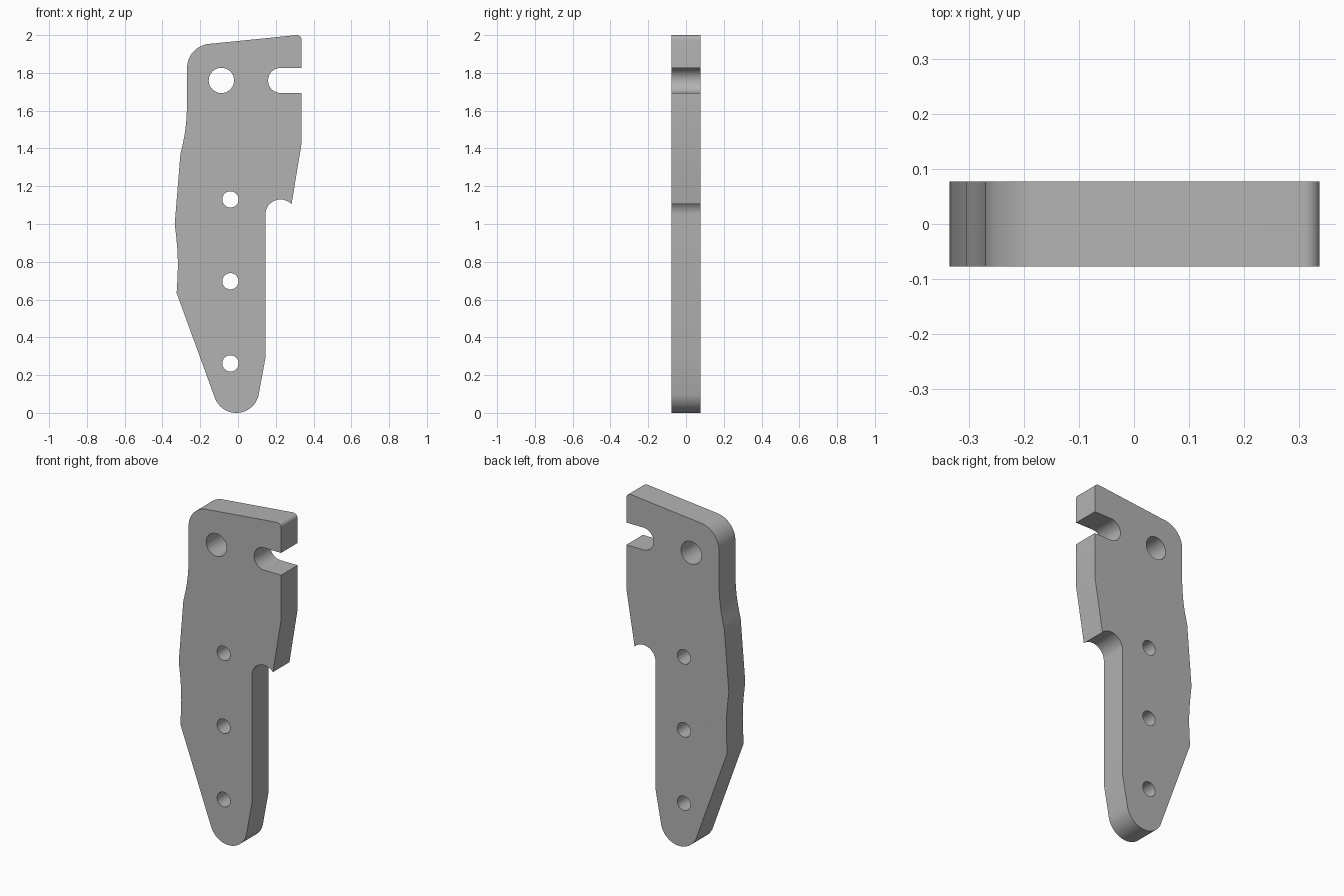
import bpy
from math import sin, cos, radians, pi
from mathutils import Vector

cube = bpy.data.objects.get("Cube")
if cube:
    bpy.data.objects.remove(cube, do_unlink=True)

HALF_THICKNESS = 0.077


def arc(cx, cz, r, start, end, steps=16):
    """Points on a circle arc, angles in degrees."""
    angles = [radians(start + (end - start) * i / steps) for i in range(steps + 1)]
    return [(cx + r * cos(a), cz + r * sin(a)) for a in angles]


def bow(p, q, bulge, steps=10):
    """Shallow curve from p to q, bowed sideways by bulge."""
    p, q = Vector(p), Vector(q)
    side = Vector((q.y - p.y, p.x - q.x)).normalized()
    return [tuple(p.lerp(q, i / steps) + side * bulge * sin(pi * i / steps))
            for i in range(steps + 1)]


def add_loop(curve, points):
    spline = curve.splines.new("POLY")
    spline.points.add(len(points) - 1)
    for point, (x, z) in zip(spline.points, points):
        point.co = (x, z, 0, 1)
    spline.use_cyclic_u = True


# Plate outline, counter-clockwise from the rounded foot
outline = arc(-0.009, 0.121, 0.121, 200, 350, 28)
outline += [(0.145, 0.29)]
outline += arc(0.225, 1.05, 0.08, 180, 43)              # side notch
outline += [(0.337, 1.43), (0.337, 1.694)]
outline += arc(0.225, 1.76, 0.066, 270, 90, 24)         # open slot
outline += [(0.337, 1.826)]
outline += arc(0.311, 1.974, 0.026, 0, 96, 8)           # top corners
outline += arc(-0.141, 1.825, 0.129, 96, 180)
outline += bow((-0.27, 1.62), (-0.305, 1.37), -0.008)   # neck
outline += bow((-0.335, 1.0), (-0.325, 0.635), -0.011)  # belly

# Flat filled profile with the four through holes
curve = bpy.data.curves.new("plate_profile", "CURVE")
curve.dimensions = "2D"
curve.fill_mode = "BOTH"
curve.extrude = HALF_THICKNESS
add_loop(curve, outline)
add_loop(curve, arc(-0.088, 1.76, 0.067, 0, 352.5, 47))
for z in (0.262, 0.697, 1.13):
    add_loop(curve, arc(-0.04, z, 0.043, 0, 350, 35))

plate = bpy.data.objects.new("bracket_plate", curve)
bpy.context.collection.objects.link(plate)
plate.rotation_euler.x = pi / 2

# Turn into a welded solid
bpy.ops.object.select_all(action="DESELECT")
plate.select_set(True)
bpy.context.view_layer.objects.active = plate
bpy.ops.object.convert(target="MESH")
bpy.ops.object.transform_apply(location=False, rotation=True, scale=False)
bpy.ops.object.mode_set(mode="EDIT")
bpy.ops.mesh.select_all(action="SELECT")
bpy.ops.mesh.remove_doubles(threshold=0.0005)
bpy.ops.mesh.normals_make_consistent(inside=False)
bpy.ops.object.mode_set(mode="OBJECT")
bpy.ops.object.shade_smooth_by_angle(angle=radians(30))

# Plain grey finish
grey = bpy.data.materials.new("plain_grey")
grey.use_nodes = True
color = (0.45, 0.45, 0.45, 1)
grey.diffuse_color = color
grey.node_tree.nodes["Principled BSDF"].inputs["Base Color"].default_value = color
plate.data.materials.clear()
plate.data.materials.append(grey)
